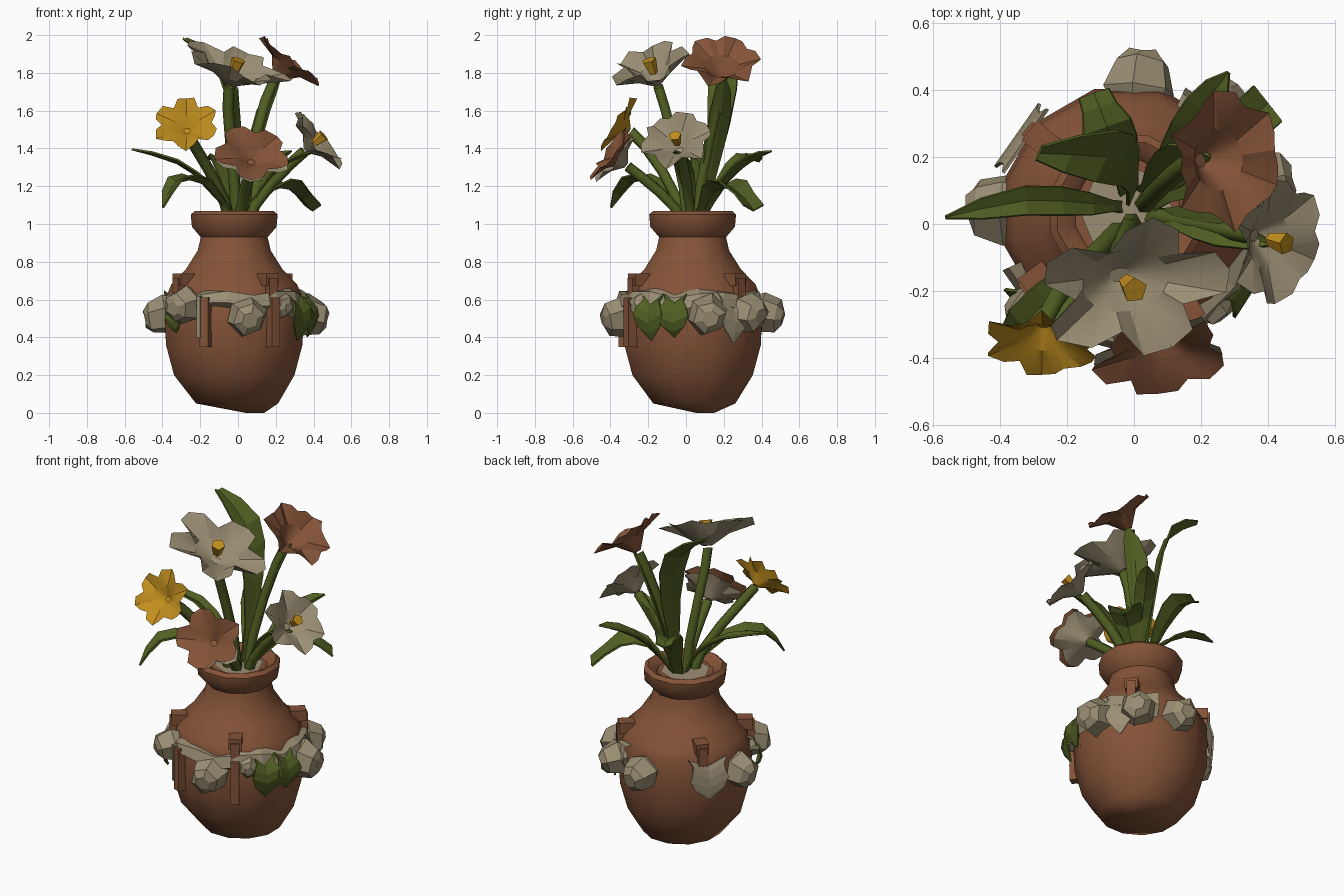
import bpy, bmesh, random
from math import sin, cos, pi, radians
from mathutils import Vector, Matrix

random.seed(4)
if "Cube" in bpy.data.objects:
    bpy.data.objects.remove(bpy.data.objects["Cube"])


def material(name, rgb):
    m = bpy.data.materials.new(name)
    m.use_nodes = True
    m.diffuse_color = (*rgb, 1)
    m.node_tree.nodes["Principled BSDF"].inputs["Base Color"].default_value = (*rgb, 1)
    return m


clay = material("terracotta", (0.232, 0.087, 0.039))
cream = material("cream", (0.33, 0.275, 0.175))
green = material("leaf green", (0.082, 0.115, 0.016))
yellow = material("golden yellow", (0.53, 0.27, 0.013))

AXIS = Vector((-0.02, 0.035, 0))


def finish(name, bm, mat, smooth=None):
    bmesh.ops.recalc_face_normals(bm, faces=bm.faces)
    mesh = bpy.data.meshes.new(name)
    bm.to_mesh(mesh)
    bm.free()
    mesh.materials.append(mat)
    ob = bpy.data.objects.new(name, mesh)
    bpy.context.collection.objects.link(ob)
    if smooth:
        bpy.ops.object.select_all(action='DESELECT')
        ob.select_set(True)
        bpy.context.view_layer.objects.active = ob
        bpy.ops.object.shade_smooth_by_angle(angle=radians(smooth))
    return ob


def skin(bm, rows, closed):
    """Quads between consecutive rows of points."""
    rows = [[bm.verts.new(p) for p in row] for row in rows]
    for a, b in zip(rows, rows[1:]):
        for i in range(len(a) if closed else len(a) - 1):
            j = (i + 1) % len(a)
            bm.faces.new((a[i], a[j], b[j], b[i]))
    return rows


def around(angle, r, z):
    a = radians(angle)
    return AXIS + Vector((r * cos(a), r * sin(a), z))


# Vase: lathed profile, with the base leaning to one side
profile = [(0.05, 0.0, 0.11), (0.225, 0.05, 0.015), (0.33, 0.2, 0), (0.374, 0.36, 0),
           (0.38, 0.5, 0), (0.37, 0.62, 0), (0.345, 0.68, 0), (0.265, 0.76, 0),
           (0.2, 0.86, 0), (0.183, 0.93, 0), (0.232, 0.985, 0), (0.238, 1.05, 0),
           (0.215, 1.07, 0), (0.175, 1.05, 0), (0.16, 1.03, 0)]
bm = bmesh.new()
rings = skin(bm, [[around(i * 30 + 15, r, z) + Vector((lean, lean * 0.6, 0))
                   for i in range(12)] for r, z, lean in profile], True)
bm.faces.new(rings[0])
bm.faces.new(rings[-1])
finish("vase", bm, clay, 42)

# Pale filling in the mouth
bm = bmesh.new()
bmesh.ops.create_circle(bm, cap_ends=True, segments=8, radius=0.14)
bm.transform(Matrix.Translation(around(0, 0, 1.035)))
finish("mouth_filling", bm, cream)

# Draped garland band around the front and one side, deeper at the side
bm = bmesh.new()
rows = []
for r, z, drape in [(0.35, 0.65, 0), (0.39, 0.635, 0), (0.41, 0.58, 0.4), (0.365, 0.55, 1)]:
    rows.append([around(a, r, z - 0.02 * (i % 3 == 1) - 0.05 * drape * (a > -50)
                        + random.uniform(-.012, .012))
                 for i, a in enumerate(range(-155, 66, 20))])
skin(bm, rows, False)
finish("garland_band", bm, cream)


# Clay straps and lugs
def block(name, angle, r, z, size, mat=clay):
    bm = bmesh.new()
    bmesh.ops.create_cube(bm, size=1)
    bm.transform(Matrix.Translation(around(angle, r, z))
                 @ Matrix.Rotation(radians(angle), 4, 'Z') @ Matrix.Diagonal((*size, 1)))
    finish(name, bm, mat)


for i, angle in enumerate((-58, -143, 42, 140)):
    block(f"strap_lug_{i}", angle, 0.335, 0.705, (0.09, 0.075, 0.065))
    block(f"strap_upper_{i}", angle, 0.37, 0.66, (0.04, 0.05, 0.11))
for i, angle in enumerate((-58, -113)):
    block(f"strap_lower_{i}", angle, 0.38, 0.48, (0.07, 0.05, 0.26))
block("strap_edge", -117, 0.39, 0.51, (0.06, 0.02, 0.22), cream)


# Garland rosebuds: chunky six-sided cups facing outwards
def rosebud(name, angle, z, r, size):
    bm = bmesh.new()
    rows = []
    for reach, width in [(-0.9, 0.6), (-0.1, 1.0), (0.7, 0.78), (0.95, 0.4)]:
        rows.append([Vector((reach, width * cos(i * pi / 3 + 0.3), width * sin(i * pi / 3 + 0.3)))
                     * size * random.uniform(0.93, 1.08) for i in range(6)])
    rings = skin(bm, rows, True)
    bm.faces.new(rings[-1])
    bm.transform(Matrix.Translation(around(angle, r, z)) @ Matrix.Rotation(radians(angle), 4, 'Z')
                 @ Matrix.Rotation(0.2, 4, 'Y'))
    finish(name, bm, cream)


buds = [(-80, 0.51, 0.38, 0.11), (-133, 0.57, 0.385, 0.10), (178, 0.52, 0.37, 0.11),
        (84, 0.53, 0.375, 0.11), (48, 0.53, 0.39, 0.105), (11, 0.52, 0.395, 0.11),
        (-47, 0.57, 0.36, 0.07)]
for i, b in enumerate(buds):
    rosebud(f"rosebud_{i}", *b)


# Leaves: folded ribbons along a smooth path, pointed or blunt at the tip
def leaf(name, points, width, mat=green, steps=6, stalk=0.4, tip=0.04):
    p = [Vector(q) for q in points]
    flat = p[-1] - p[0]
    side = Vector((-flat.y, flat.x, 0)).normalized()
    rows = []
    for i in range(steps + 1):
        t = i / steps
        # Catmull-Rom interpolation through the given points
        s = min(t * (len(p) - 1), len(p) - 1.0001)
        k, u = int(s), s % 1
        a, b, c, d = (p[max(0, min(j, len(p) - 1))] for j in range(k - 1, k + 3))
        pos = 0.5 * (2 * b + (c - a) * u + (2 * a - 5 * b + 4 * c - d) * u * u
                     + (3 * b - a - 3 * c + d) * u ** 3)
        w = width / 2 * max(stalk * (1 - t), tip * t, abs(sin(pi * t ** 1.3)) ** 0.8)
        up = Vector((0, 0, w * 0.35))
        rows.append([pos - side * w + up, pos - up * 0.3, pos + side * w + up])
    bm = bmesh.new()
    skin(bm, rows, False)
    ob = finish(name, bm, mat)
    thick = ob.modifiers.new("thickness", 'SOLIDIFY')
    thick.thickness = 0.01


leaf("leaf_left", [(-.02, .05, 1.0), (-.12, .06, 1.18), (-.32, .07, 1.33), (-.56, .02, 1.4)], .085)
leaf("leaf_front_left", [(0, 0, 1.0), (-.17, -.15, 1.22), (-.33, -.3, 1.23), (-.4, -.4, 1.09)], .12)
leaf("leaf_back_right_low", [(.02, .06, 1.0), (.16, .14, 1.18), (.28, .25, 1.2), (.4, .36, 1.08)],
     .19, tip=0.7)
leaf("leaf_back_right", [(.02, .07, 1.0), (.11, .2, 1.22), (.2, .34, 1.34), (.28, .45, 1.39)], .11)
leaf("leaf_back_tall", [(0, .08, 1.0), (-.01, .17, 1.5), (-.08, .2, 1.82), (-.28, .21, 1.98)],
     .17, tip=0.25)
leaf("leaf_back", [(-.01, .08, 1.0), (-.04, .18, 1.22), (-.08, .29, 1.35), (-.12, .39, 1.34)],
     .15, tip=0.6)
leaf("leaf_right", [(.02, .03, 1.0), (.12, .02, 1.18), (.25, -.02, 1.32), (.41, -.06, 1.39)], .09)
leaf("leaf_tall_right", [(.02, .08, 1.0), (.06, .13, 1.3), (.13, .18, 1.58), (.22, .2, 1.78)], .13)


# Garland leaves and petals hanging over the belly
def hanging(name, angle, width, mat, low, bulge, stalk):
    leaf(name, [around(angle, 0.375, 0.61), around(angle, bulge, 0.55),
                around(angle, bulge + 0.01, 0.47), around(angle, 0.40, low)],
         width, mat, 5, stalk)


hanging("garland_leaf_right_a", -33, 0.18, green, 0.38, 0.43, 0.7)
hanging("garland_leaf_right_b", -14, 0.17, green, 0.40, 0.43, 0.7)
hanging("garland_leaf_left", -140, 0.12, green, 0.42, 0.42, 0.5)
hanging("garland_petal_back_right", 33, 0.18, cream, 0.37, 0.41, 1)
hanging("garland_petal_back_left", 145, 0.23, cream, 0.40, 0.395, 1)


# Flowers: ruffled funnels with blunt petals cut by the outer radius
def flower(name, centre, normal, radius, petals, mat, depth, valley, rise=0.1, stretch=1, spin=0):
    z = Vector(normal).normalized()
    y = z.cross(Vector((1, 0, 0))).normalized()
    frame = Matrix.Translation(centre) @ Matrix((y.cross(z), y, z)).transposed().to_4x4()
    rows = [[], [], []]
    for i in range(petals * 4):
        a = 2 * pi * i / (petals * 4) + radians(spin)
        ray = Vector((cos(a) * stretch, sin(a), 0))
        edge = radius * (valley, 0.95, 1.03, 0.92)[i % 4] * random.uniform(0.95, 1.05)
        rows[0].append(ray * radius * 0.1 + Vector((0, 0, -depth)))
        rows[1].append(ray * radius * 0.45 + Vector((0, 0, -depth * 0.35)))
        lift = radius * (rise + random.uniform(-0.07, 0.07) - 0.1 * (i % 4 == 2))
        rows[2].append(ray * edge + Vector((0, 0, lift)))
    bm = bmesh.new()
    rings = skin(bm, rows, True)
    bm.faces.new(rings[0])
    bm.transform(frame)
    finish(name, bm, mat, 25)
    return frame


# Stem from the vase mouth to the back of a flower
def stem(name, frame, depth):
    back = frame @ Vector((0, 0, -depth - 0.012))
    curve = bpy.data.curves.new(name, 'CURVE')
    curve.dimensions = '3D'
    curve.bevel_depth = 0.03
    curve.bevel_resolution = 1
    curve.resolution_u = 4
    spline = curve.splines.new('BEZIER')
    spline.bezier_points.add(1)
    root = Vector((back.x * 0.15, 0.03 + back.y * 0.15, 1.0))
    pull = Vector((0, 0, (back.z - root.z) * 0.3))
    for pt, co, arm in zip(spline.bezier_points, (root, back),
                           (pull, frame.to_3x3() @ Vector((0, 0, 0.08)))):
        pt.co, pt.handle_left, pt.handle_right = co, co - arm, co + arm
    curve.materials.append(green)
    bpy.context.collection.objects.link(bpy.data.objects.new(name, curve))


def stamen(name, frame, size):
    bm = bmesh.new()
    bmesh.ops.create_cone(bm, cap_ends=True, segments=5, radius1=size * 0.6,
                          radius2=size, depth=size * 2)
    bm.transform(frame @ Matrix.Translation((0, 0, size * 0.35)))
    finish(name, bm, yellow)


top = flower("cream_flower_top", (-.015, -.18, 1.82), (.36, -.36, 1), .215, 5, cream,
             .09, .62, .2, 1.4, -30)
stamen("top_stamen", top, .04)
right = flower("cream_flower_right", (.42, -.05, 1.44), (.76, -.2, .62), .19, 6, cream,
               .08, .78, .1)
stamen("right_stamen", right, .034)
rear = flower("brown_flower_back", (.28, .19, 1.87), (.62, 0, .78), .205, 6, clay,
              .13, .85, 0, 1, 10)
front = flower("brown_flower_front", (.08, -.40, 1.375), (.12, -.78, .6), .175, 5, clay,
               .08, .72, .05, 1.18, 15)
backing = front @ Vector((0, 0, -0.035))
flower("front_flower_backing", backing, (.12, -.78, .6), .165, 5, cream, .07, .72, .05, 1.18, 15)
side = flower("yellow_flower", (-.275, -.36, 1.53), (-.08, -.84, .52), .16, 6, yellow,
              .07, .74, .05, 1.1)
for name, frame, depth in [("top", top, .09), ("right", right, .08), ("back", rear, .13),
                           ("front", front, .105), ("left", side, .07)]:
    stem(f"stem_{name}", frame, depth)
